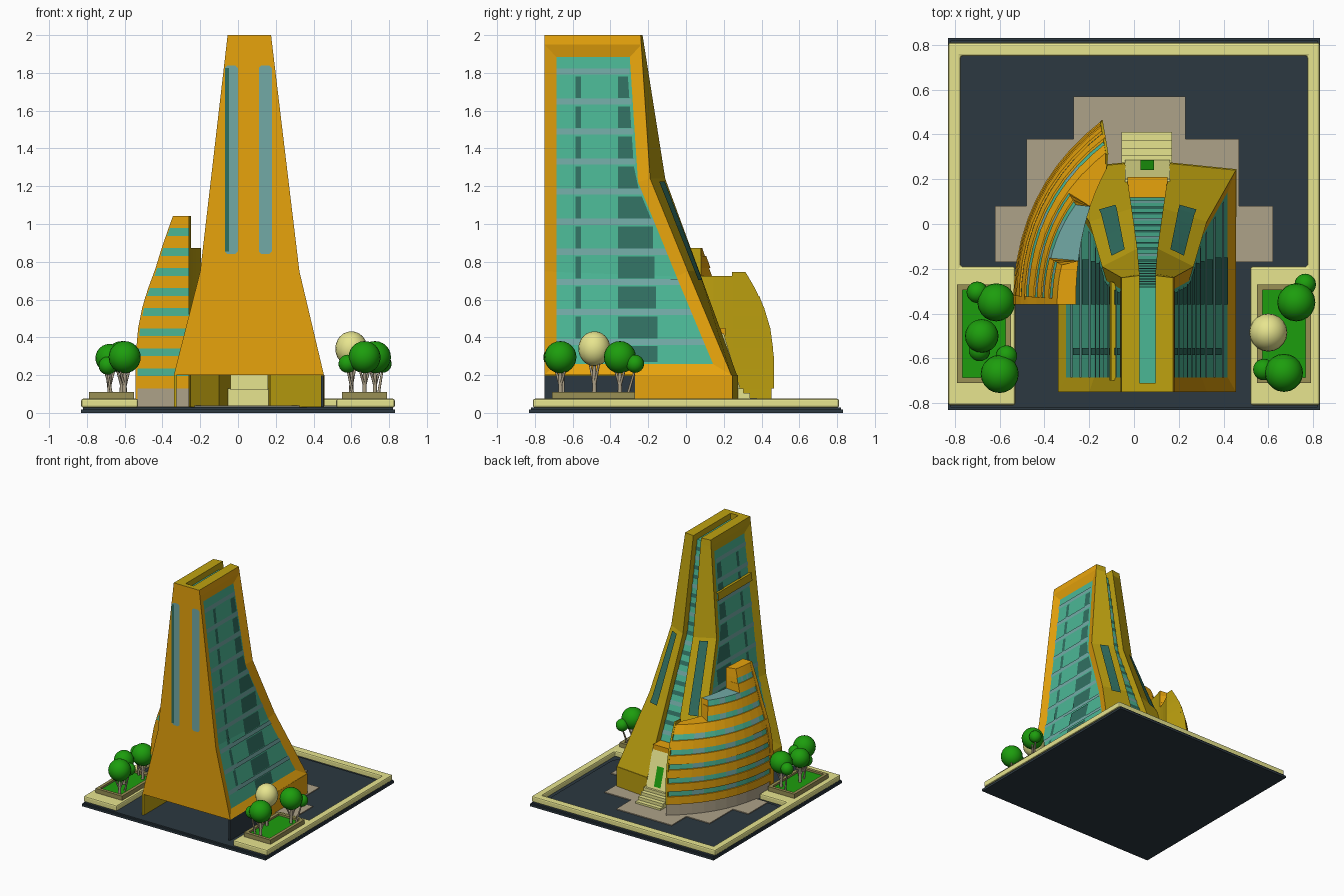
import bpy, bmesh, math
from mathutils import Vector

if "Cube" in bpy.data.objects:
    bpy.data.objects.remove(bpy.data.objects["Cube"])

COL = dict(orange=(.82, .38, .004), ochre=(.52, .36, .005), teal=(.07, .47, .30), dark_teal=(.03, .16, .12),
           blue_grey=(.17, .40, .38), cream=(.82, .80, .28), asphalt=(.025, .04, .052), tan=(.42, .36, .25),
           leaf_green=(.012, .34, .004), planter_brown=(.32, .28, .09))
NAMES = list(COL)
MATS = []
for n, c in COL.items():
    m = bpy.data.materials.new(n)
    m.diffuse_color = (*c, 1)
    m.use_nodes = True
    m.node_tree.nodes["Principled BSDF"].inputs["Base Color"].default_value = m.diffuse_color
    MATS.append(m)


def mesh(name, verts, faces, cols, smooth=False):
    """cols: one colour name, or a list with one name per face"""
    me = bpy.data.meshes.new(name)
    me.from_pydata(verts, [], faces)
    used = [cols] if isinstance(cols, str) else sorted(set(cols))
    for u in used:
        me.materials.append(MATS[NAMES.index(u)])
    if not isinstance(cols, str):
        for p, c in zip(me.polygons, cols):
            p.material_index = used.index(c)
    if smooth:
        me.shade_smooth()
    ob = bpy.data.objects.new(name, me)
    bpy.context.collection.objects.link(ob)
    return ob


def prism(name, pts, z0, z1, col, side=None, bevel=0):
    n = len(pts)
    v = [(x, y, z0) for x, y in pts] + [(x, y, z1) for x, y in pts]
    f = [tuple(range(n))[::-1], tuple(range(n, 2 * n))] + [(i, (i + 1) % n, n + (i + 1) % n, n + i) for i in range(n)]
    ob = mesh(name, v, f, [col, col] + [(side(i) if side else col) for i in range(n)])
    if bevel:
        b = ob.modifiers.new("bevel", 'BEVEL')
        b.width, b.segments = bevel, 2
    return ob


def box(name, x0, x1, y0, y1, z0, z1, col):
    return prism(name, [(x0, y0), (x1, y0), (x1, y1), (x0, y1)], z0, z1, col)


# ---------- site ----------
box("base_plate", -.83, .83, -.83, .83, 0, .018, "asphalt")
box("ground", -.82, .82, -.82, .82, .018, .028, "asphalt")
lot = []
for cx, cy, a in ((.68, .67, 0), (-.68, .67, 90), (-.68, -.10, 180), (.68, -.10, 270)):
    for k in range(5):
        t = math.radians(a + k * 22.5)
        lot.append((cx + .07 * math.cos(t), cy + .07 * math.sin(t)))
prism("rounded_lot", lot, .028, .033, "asphalt")
prism("kerb", [(-.83, -.81), (-.53, -.81), (-.53, -.19), (-.775, -.19), (-.775, .75), (.775, .75), (.775, -.19),
               (.52, -.19), (.52, -.81), (.83, -.81), (.83, .81), (-.83, .81)], .028, .075, "cream", bevel=.01)
prism("paving", [(-.62, -.17), (.62, -.17), (.62, .08), (.47, .08), (.47, .38), (.23, .38), (.23, .57),
                 (-.27, .57), (-.27, .38), (-.48, .38), (-.48, .08), (-.62, .08)], .03, .04, "tan")

# ---------- tower: sections (z, x left, x right, y back, back bulge, slot half width) ----------
LV = [(.2, -.34, .455, .24, .03, .10), (.75, -.2, .325, .01, .06, .07),
      (1.24, -.143, .266, -.19, .08, .045), (2, -.055, .175, -.24, .01, .035)]


def at(z):
    for a, b in zip(LV, LV[1:]):
        if z <= b[0]:
            break
    t = (z - a[0]) / (b[0] - a[0])
    return [p + (q - p) * t for p, q in zip(a, b)][1:]


def section(z, floor=None):
    xl, xr, yb, b, s = at(z)
    yf = yb + b - .06 if floor is None else floor
    c = .06
    return [(xl, -.75, z), (xr, -.75, z), (xr, yb, z), (c + s, yb + b, z), (c + s, yf, z),
            (c - s, yf, z), (c - s, yb + b, z), (xl, yb, z)]


rings = [section(.2), section(.75), section(1.24), section(1.95), section(1.952, -.71), section(2, -.71)]
SIDE = ["orange", "orange", "ochre", "ochre", "teal", "ochre", "ochre", "ochre"]
verts, faces, cols, n = sum(rings, []), [], [], 8
for r in range(len(rings) - 1):
    for i in range(n):
        j = (i + 1) % n
        faces.append((r * n + i, r * n + j, (r + 1) * n + j, (r + 1) * n + i))
        cols.append("ochre" if i == 4 and r == 4 else SIDE[i])
faces += [tuple(range(n))[::-1], tuple(range(5 * n, 6 * n))]
cols += ["ochre", "ochre"]
tower = mesh("tower_body", verts, faces, cols)
# recessed glazed sides
bm = bmesh.new()
bm.from_mesh(tower.data)
bm.faces.ensure_lookup_table()
teal = sorted(set(cols)).index("teal")
for i in (1, 7):
    glass = [bm.faces[r * n + i] for r in range(3)]
    bmesh.ops.inset_region(bm, faces=glass, thickness=.065, depth=-.022, use_even_offset=True)
    for f in glass:
        f.material_index = teal
    bm.faces.ensure_lookup_table()
bm.to_mesh(tower.data)
bm.free()

# floor bands and dark panes on both glazed sides, and bands in the rear slot
for sgn, nm in ((1, "right"), (-1, "left")):
    v, f, cl = [], [], []

    def pane(y0, y1, z0, z1, col, off):
        """y1 may be None: run to the rear frame"""
        k = len(v)
        for z in (z0, z1):
            xl, xr, yb, _, _ = at(z)
            x = xr - off if sgn > 0 else xl + off
            e = yb - .072 if y1 is None else min(y1, yb - .082)
            v.extend([(x, y0, z), (x, e, z)])
        f.append((k, k + 1, k + 3, k + 2) if sgn > 0 else (k + 1, k, k + 2, k + 3))
        cl.append(col)

    for k in range(10):
        z = .36 + k * .159
        pane(-.685, None, z, z + .032, "blue_grey", .016)
        if k < 9:
            pane(-.36, -.15 - .008 * k, z + .034, z + .15, "dark_teal", .018)
            pane(-.585, -.555, z + .034, z + .15, "dark_teal", .018)
    pane(-.36, -.15, .27, .355, "dark_teal", .018)
    mesh(nm + "_window_bands", v, f, cl)
v, f, cl = [], [], []
for k in range(20):
    z = .5 + k * .072
    q = len(v)
    for zz in (z, z + .03):
        p = section(zz)
        v += [(p[4][0], p[4][1] + .004, zz), (p[5][0], p[5][1] + .004, zz)]
    f.append((q, q + 1, q + 3, q + 2))
    cl.append("blue_grey" if k % 3 == 0 else "dark_teal")
mesh("slot_bands", v, f, cl)
# crossbar on the left glazing
v = []
for z in (1.51, 1.57):
    xl, xr, yb, b, s = at(z)
    v += [(xl + .002, -.70, z), (xl + .002, yb - .05, z), (xl + .03, -.70, z), (xl + .03, yb - .05, z)]
mesh("left_crossbar", v, [(1, 0, 4, 5), (4, 6, 7, 5), (0, 1, 3, 2)], "ochre")
# slim windows on the rear legs, following the leg surface
for (a, b), nm in (((3, 2), "right"), ((6, 7), "left")):
    v = []
    rows = [.70, .75, .87, .99, 1.11, 1.22]
    for z in rows:
        p = section(z)
        for u in (.35, .72):
            v.append(Vector(p[a]).lerp(Vector(p[b]), u) + Vector((0, .018, .004)))
    fs = [(2 * i, 2 * i + 1, 2 * i + 3, 2 * i + 2) for i in range(len(rows) - 1)]
    mesh(nm + "_rear_window", v, [q[::-1] for q in fs] if nm == "left" else fs[:] and [q for q in fs], "dark_teal")
# front window strips with chamfered ends
for x, nm in ((-.07, "left"), (.11, "right")):
    c = .015
    pts = [(x, .84 + c), (x + c, .84), (x + .07 - c, .84), (x + .07, .84 + c),
           (x + .07, 1.84 - c), (x + .07 - c, 1.84), (x + c, 1.84), (x, 1.84 - c)]
    mesh(nm + "_front_window", [(px, -.753, pz) for px, pz in pts], [tuple(range(8))], "blue_grey")
mesh("front_window_shade", [(-.07, -.755, .855), (-.048, -.755, .855), (-.048, -.755, 1.825), (-.07, -.755, 1.825)],
     [(0, 1, 2, 3)], "dark_teal")

# ---------- tower foot and entrance ----------
prism("right_foot", [(.17, -.05), (.455, -.27), (.458, .245), (.16, .275)], .03, .2, "ochre",
      lambda i: "orange" if i == 1 else "ochre")
prism("left_foot", [(-.34, -.27), (-.10, -.05), (-.04, .275), (-.34, .245)], .03, .2, "ochre")
box("left_foot_wall", -.34, -.325, -.75, -.27, .03, .2, "ochre")
box("garage_wall", .44, .452, -.75, -.27, .03, .199, "asphalt")
for k in range(4):
    box("entrance_step", -.055, .17, .2, .41 - k * .035, .03 + k * .025, .055 + k * .025, "cream")
v = [(x, y, z) for x in (-.04, .16) for y, z in ((.29, .12), (.20, .42), (.12, .42), (.12, .12))]
mesh("entrance_portal", v, [(0, 1, 2, 3), (7, 6, 5, 4), (0, 4, 5, 1), (1, 5, 6, 2), (2, 6, 7, 3), (3, 7, 4, 0)], "cream")
mesh("entrance_door", [(x, y, z) for x in (.03, .09) for y, z in ((.286, .15), (.241, .30))],
     [(0, 2, 3, 1)], "leaf_green")
box("entrance_lintel", -.03, .15, .1, .21, .41, .45, "orange")

# ---------- curved stepped wing ----------
KZ = [(0, 1), (.3, 1), (.45, .975), (.6, .92), (.74, .82), (.9, .73), (1.05, .63)]


def scale(z):
    for a, b in zip(KZ, KZ[1:]):
        if z <= b[0]:
            break
    return a[1] + (b[1] - a[1]) * (z - a[0]) / (b[0] - a[0])


def bez(a, b, c, t):
    return Vector(a) * (1 - t) ** 2 + Vector(b) * 2 * t * (1 - t) + Vector(c) * t * t


def wing_layer(name, z0, z1, tmax, k, col, rim=0, t0=0, seg=10):
    v, f, cl = [], [], []
    for i in range(seg + 1):
        t = t0 + (tmax - t0) * i / seg
        o = bez((-.54, 0), (-.54, .52), (-.14, .825), t)
        inn = bez((-.26, -.36), (-.26, 0), (-.12, .25), t)
        for z in (z0, z1):
            s = scale(z) * k
            p = Vector((o.x * s, o.y * s - .36))
            q = p.lerp(inn, rim) if rim else inn
            v += [(p.x, p.y, z), (q.x, q.y, z)]
    for i in range(seg):
        a, b = i * 4, i * 4 + 4
        f += [(b, a, a + 2, b + 2), (a + 1, b + 1, b + 3, a + 3), (a + 2, a + 3, b + 3, b + 2), (a, b, b + 1, a + 1)]
        c = "blue_grey" if col == "teal" and i % 3 == 1 else col
        cl += [c, "ochre", "blue_grey" if col == "teal" else col, col]
    e = seg * 4
    f += [(0, 1, 3, 2), (e + 1, e, e + 2, e + 3)]
    cl += [col, "ochre" if tmax == 1 else "orange"]
    mesh(name, v, f, cl)


def reach(z):
    return 1 if z < .745 else (.68 if z < .90 else .285)


STEP = .106
wing_layer("wing_plinth", .03, .13, 1, .985, "tan")
for k in range(9):
    z = .13 + k * STEP
    wing_layer("wing_spandrel", z, z + .064, reach(z + .064), 1, "orange")
    if k < 8:
        wing_layer("wing_window", z + .064, z + STEP, reach(z + STEP), .985, "teal")
# solid rims at the front end and at the rear tip
for k in range(10):
    z0 = .03 if k == 0 else .13 + (k - 1) * STEP
    z1 = min(.13 + k * STEP, 1.042)
    wing_layer("wing_front_rim", z0, z1, .04, 1.004, "orange", rim=.36 if z1 < .77 else .999, seg=1)
    if 0 < k < 7:
        wing_layer("wing_rear_rim", z0, min(z1, .745), 1, 1.002, "ochre", rim=.999, t0=.985, seg=1)

# ---------- planters and trees ----------
def ball(name, x, y, z, r, col, sz=1):
    bm = bmesh.new()
    bmesh.ops.create_uvsphere(bm, u_segments=20, v_segments=12, radius=r)
    me = bpy.data.meshes.new(name)
    bm.to_mesh(me)
    bm.free()
    me.shade_smooth()
    me.materials.append(MATS[NAMES.index(col)])
    ob = bpy.data.objects.new(name, me)
    ob.location, ob.scale = (x, y, z), (1, 1, sz)
    bpy.context.collection.objects.link(ob)


def trunk(a, b, r):
    a, b = Vector(a), Vector(b)
    v = [p + Vector((w * math.cos(i * math.pi / 4), w * math.sin(i * math.pi / 4), 0))
         for p, w in ((a, r), (b, r * .7)) for i in range(8)]
    mesh("tree_trunk", v, [(i, (i + 1) % 8, 8 + (i + 1) % 8, 8 + i) for i in range(8)], "tan", True)


for x0, x1 in ((-.79, -.55), (.55, .79)):
    for a in ((x0, x1, -.71, -.685), (x0, x1, -.295, -.27), (x0, x0 + .025, -.685, -.295), (x1 - .025, x1, -.685, -.295)):
        box("planter_wall", *a, .07, .11, "planter_brown")
    box("planter_grass", x0 + .02, x1 - .02, -.69, -.29, .07, .095, "leaf_green")

TREES = [(-.615, -.35, .295, .085), (-.68, -.5, .29, .075), (-.60, -.67, .295, .085),
         (.67, -.665, .295, .085), (.725, -.35, .295, .085), (.60, -.485, .34, .085)]
for i, (x, y, z, r) in enumerate(TREES):
    pale = i == 5
    ball("tree_crown", x, y, z, r, "cream" if pale else "leaf_green", 1.08 if pale else 1)
    px = math.copysign(max(.6, min(.75, abs(x))), x)
    trunk((px, y, .09), (x, y, z - r * .5), .012)
    for d in (-.03, .03):
        trunk((px, y, .14), (x + d, y + d, z - r * .6), .008)
for x, y, z in ((-.70, -.305, .28), (-.57, -.59, .28), (-.69, -.565, .25), (.765, -.27, .26), (.58, -.65, .26)):
    ball("small_crown", x, y, z, .048, "leaf_green")
    trunk((x * .97 if abs(x) > .65 else math.copysign(.61, x), max(-.66, min(-.31, y)), .09), (x, y, z - .03), .008)
